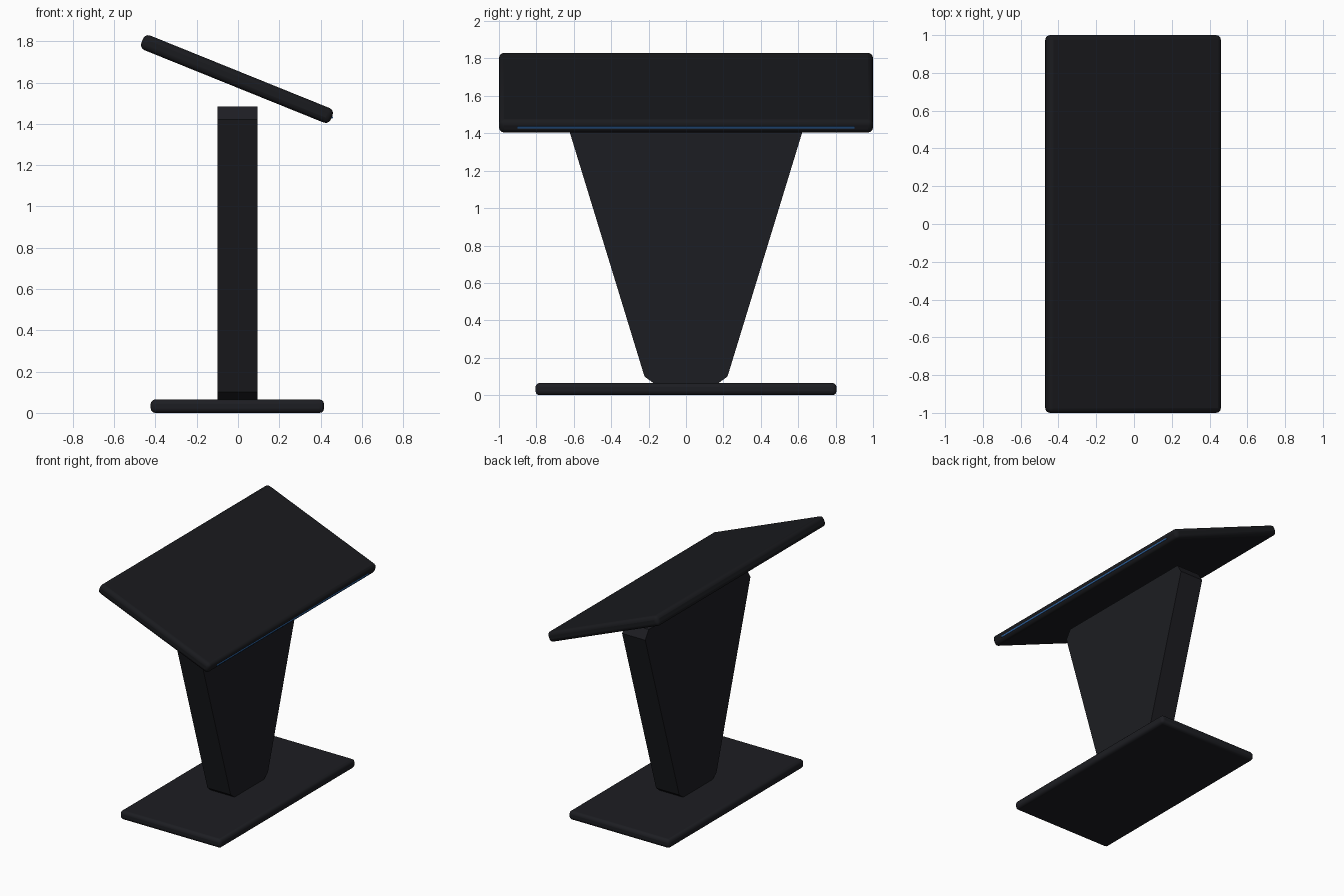
import bpy, bmesh, math
from mathutils import Matrix

if "Cube" in bpy.data.objects:
    bpy.data.objects.remove(bpy.data.objects["Cube"])


def material(name, color):
    mat = bpy.data.materials.new(name)
    mat.diffuse_color = (*color, 1)
    mat.use_nodes = True
    mat.node_tree.nodes["Principled BSDF"].inputs["Base Color"].default_value = mat.diffuse_color
    return mat


body_mat = material("dark_body", (0.012, 0.0125, 0.016))
top_mat = material("dark_top", (0.010, 0.0105, 0.013))
strip_mat = material("blue_light", (0.03, 0.14, 0.40))


def finish(name, bm, mat, matrix=Matrix(), bevel=0.0):
    mesh = bpy.data.meshes.new(name)
    bmesh.ops.recalc_face_normals(bm, faces=bm.faces)
    bm.to_mesh(mesh)
    bm.free()
    obj = bpy.data.objects.new(name, mesh)
    bpy.context.collection.objects.link(obj)
    obj.matrix_world = matrix
    mesh.materials.append(mat)
    if bevel:
        mod = obj.modifiers.new("rounded_edges", "BEVEL")
        mod.width = bevel
        mod.segments = 3
        bpy.ops.object.select_all(action="DESELECT")
        obj.select_set(True)
        bpy.context.view_layer.objects.active = obj
        bpy.ops.object.shade_smooth_by_angle(angle=math.radians(35))
    return obj


def box(name, size, matrix, mat, bevel=0.0):
    bm = bmesh.new()
    bmesh.ops.create_cube(bm, size=1, matrix=Matrix.Diagonal((*size, 1)))
    return finish(name, bm, mat, matrix, bevel)


# Flat foot plate
box("base_plate", (0.84, 1.61, 0.065), Matrix.Translation((-0.003, 0, 0.0325)), body_mat, 0.022)

# Tapered pedestal: mirrored half profile in YZ, extruded along x
half = [(0.155, 0.05), (0.222, 0.10), (0.626, 1.42), (0.585, 1.485)]
profile = half + [(-y, z) for y, z in reversed(half)]
bm = bmesh.new()
face = bm.faces.new([bm.verts.new((-0.099, y, z)) for y, z in profile])
ext = bmesh.ops.extrude_face_region(bm, geom=[face])
bmesh.ops.translate(bm, vec=(0.193, 0, 0),
                    verts=[v for v in ext["geom"] if isinstance(v, bmesh.types.BMVert)])
finish("pedestal", bm, body_mat)

# Tilted table top, with a thin light strip on its low edge
tilt = Matrix.Translation((-0.005, 0, 1.617)) @ Matrix.Rotation(math.radians(22), 4, "Y")
box("table_top", (0.99, 2.0, 0.076), tilt, top_mat, 0.026)
box("light_strip", (0.012, 1.8, 0.01), tilt @ Matrix.Translation((0.495, 0, 0)), strip_mat)
